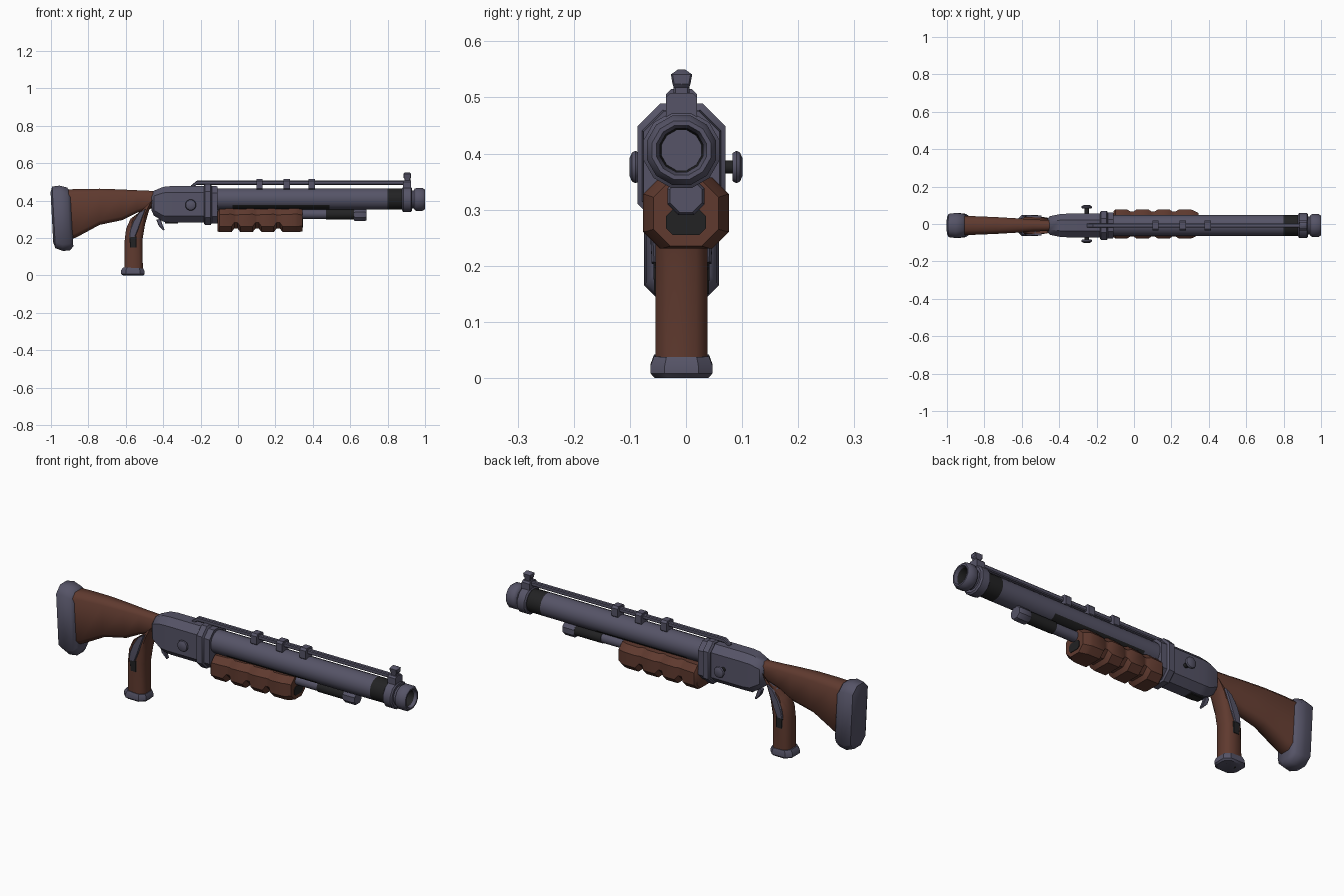
import bpy, bmesh, math
from mathutils import Vector

Y0 = -0.008  # centre plane of the gun


def material(name, rgb):
    m = bpy.data.materials.new(name)
    m.diffuse_color = (*rgb, 1)
    return m


STEEL = material("blue_grey_steel", (0.092, 0.088, 0.135))
WOOD = material("brown_wood", (0.115, 0.042, 0.028))
DARK = material("dark_metal", (0.016, 0.016, 0.017))


def skin(name, rings, mats, angle=35):
    """Bridge rings of points; mats is one material or one per segment."""
    mats = mats if isinstance(mats, list) else [mats] * (len(rings) - 1)
    slots = list(dict.fromkeys(mats))
    bm = bmesh.new()
    vr = [[bm.verts.new(p) for p in r] for r in rings]
    n = len(vr[0])
    for a, b, m in zip(vr, vr[1:], mats):
        for i in range(n):
            f = bm.faces.new((a[i], a[(i + 1) % n], b[(i + 1) % n], b[i]))
            f.material_index = slots.index(m)
    bm.faces.new(vr[0]).material_index = slots.index(mats[0])
    bm.faces.new(vr[-1]).material_index = slots.index(mats[-1])
    bmesh.ops.recalc_face_normals(bm, faces=bm.faces)
    me = bpy.data.meshes.new(name)
    bm.to_mesh(me)
    bm.free()
    for m in slots:
        me.materials.append(m)
    me.shade_smooth()
    me.set_sharp_from_angle(angle=math.radians(angle))
    ob = bpy.data.objects.new(name, me)
    bpy.context.collection.objects.link(ob)
    return ob


def loft(name, sections, mats, y=Y0, angle=35):
    """Sections (x, z, tilt, half height, half width, chamfer): cut-corner boxes."""
    rings = []
    for x, z, tilt, hu, hy, c in sections:
        s, k = math.sin(math.radians(tilt)), math.cos(math.radians(tilt))
        uv = [(hu, hy - c), (hu - c, hy), (c - hu, hy), (-hu, hy - c),
              (-hu, c - hy), (c - hu, -hy), (hu - c, -hy), (hu, c - hy)]
        rings.append([(x + u * s, y + v, z + u * k) for u, v in uv])
    return skin(name, rings, mats, angle)


def along(sections):
    """Sections along x given as (x, bottom z, top z, half width, chamfer)."""
    return [(x, (b + t) / 2, 0, (t - b) / 2, hy, c) for x, b, t, hy, c in sections]


def lathe(name, profile, mats, z, n=14, y=Y0, x=None, angle=35):
    """Turned part: profile (position, radius) along x, or along y when x is given."""
    rings = []
    for p, r in profile:
        ring = []
        for i in range(n):
            a = 2 * math.pi * (i + 0.5) / n
            u, v = r * math.cos(a), r * math.sin(a)
            ring.append((p, y + u, z + v) if x is None else (x + u, p, z + v))
        rings.append(ring)
    return skin(name, rings, mats, angle)


# Stock and butt pad
loft("stock", along([(-0.92, 0.18, 0.458, 0.052, 0.025), (-0.86, 0.205, 0.462, 0.050, 0.025),
                     (-0.74, 0.27, 0.463, 0.045, 0.022), (-0.62, 0.295, 0.459, 0.038, 0.02),
                     (-0.54, 0.335, 0.455, 0.032, 0.018), (-0.42, 0.37, 0.45, 0.028, 0.016)]),
     WOOD, angle=50)
loft("butt_pad", [(-0.995, 0.31, -3, 0.135, 0.045, 0.03), (-0.985, 0.31, -3, 0.165, 0.062, 0.035),
                  (-0.945, 0.305, -3, 0.175, 0.067, 0.035), (-0.905, 0.302, -3, 0.168, 0.062, 0.035),
                  (-0.888, 0.30, -3, 0.145, 0.05, 0.03)], STEEL, angle=50)

# Pistol grip, its cap and the inlays on both sides
loft("grip", [(-0.45, 0.40, 20, 0.035, 0.034, 0.015), (-0.485, 0.375, 45, 0.047, 0.042, 0.018),
              (-0.525, 0.325, 65, 0.055, 0.046, 0.02), (-0.548, 0.26, 77, 0.052, 0.046, 0.02),
              (-0.558, 0.19, 85, 0.048, 0.046, 0.02), (-0.558, 0.03, 90, 0.049, 0.046, 0.02)],
     WOOD, angle=50)
loft("grip_cap", [(-0.56, 0.0, 90, 0.055, 0.048, 0.025), (-0.562, 0.008, 90, 0.063, 0.055, 0.025),
                  (-0.562, 0.024, 92, 0.063, 0.055, 0.025), (-0.56, 0.04, 93, 0.054, 0.049, 0.022)], STEEL)
loft("grip_cap_inset", [(-0.56, 0.0, 90, 0.028, 0.024, 0.01), (-0.56, 0.003, 90, 0.028, 0.024, 0.01)], DARK)
loft("grip_inlay", [(-0.512, 0.345, 58, 0.022, 0.054, 0.004), (-0.537, 0.295, 68, 0.026, 0.055, 0.004),
                    (-0.555, 0.245, 78, 0.024, 0.055, 0.004), (-0.566, 0.205, 84, 0.017, 0.053, 0.004)], STEEL)
loft("grip_inlay_tip", [(-0.562, 0.205, 84, 0.019, 0.05, 0.003), (-0.56, 0.15, 90, 0.017, 0.049, 0.003)], DARK)

# Receiver, front collar, loading port and trigger
loft("receiver", along([(-0.462, 0.345, 0.435, 0.035, 0.02), (-0.45, 0.32, 0.452, 0.05, 0.028),
                        (-0.40, 0.287, 0.473, 0.06, 0.032), (-0.36, 0.283, 0.477, 0.063, 0.033),
                        (-0.17, 0.283, 0.477, 0.063, 0.033)]), STEEL)
loft("receiver_collar", along([(-0.182, 0.275, 0.482, 0.071, 0.038), (-0.176, 0.27, 0.489, 0.078, 0.04),
                               (-0.146, 0.27, 0.489, 0.078, 0.04), (-0.14, 0.278, 0.478, 0.07, 0.037),
                               (-0.11, 0.278, 0.476, 0.068, 0.037)]), STEEL)
loft("loading_port", along([(-0.39, 0.278, 0.288, 0.022, 0.003), (-0.32, 0.278, 0.288, 0.022, 0.003)]), DARK)
loft("trigger", [(-0.425, 0.30, 80, 0.012, 0.01, 0.003), (-0.415, 0.27, 75, 0.011, 0.01, 0.003),
                 (-0.396, 0.242, 50, 0.004, 0.008, 0.002)], STEEL)

# Side knobs
for side, label in ((-1, "front"), (1, "back")):
    prof = [(0.045, 0.012), (0.083, 0.012), (0.083, 0.026), (0.09, 0.030), (0.096, 0.027), (0.101, 0.016)]
    lathe(label + "_knob", [(side * p, r) for p, r in prof],
          [DARK] + [STEEL] * 4, 0.376, n=12, x=-0.253)

# Barrel with a dark band near the muzzle and a dark underside over the forend
barrel = lathe("barrel", [(-0.13, 0.058), (-0.03, 0.058), (0.20, 0.058), (0.49, 0.058), (0.80, 0.058),
                          (0.89, 0.057)], [STEEL] * 4 + [DARK], 0.408, n=16)
for f in barrel.data.polygons:
    if f.normal.z < -0.5 and -0.03 < f.center.x < 0.49:
        f.material_index = 1

# Sight band, hollow muzzle
lathe("sight_band", [(0.878, 0.062), (0.884, 0.070), (0.924, 0.070), (0.93, 0.062)], STEEL, 0.406, n=12)
lathe("muzzle", [(0.915, 0.05), (0.94, 0.05), (0.945, 0.059), (0.955, 0.064), (0.986, 0.064),
                 (1.0, 0.054), (1.0, 0.046), (0.985, 0.040), (0.93, 0.037)],
      [STEEL] * 7 + [DARK], 0.406, n=12)

# Front sight: base block and flared post
loft("sight_base", along([(0.882, 0.44, 0.508, 0.028, 0.008), (0.926, 0.44, 0.508, 0.028, 0.008)]), STEEL)
loft("sight_post", [(0.905, 0.50, 90, 0.016, 0.014, 0.003), (0.905, 0.518, 90, 0.016, 0.014, 0.003),
                    (0.905, 0.524, 90, 0.021, 0.016, 0.003), (0.905, 0.541, 90, 0.021, 0.019, 0.003),
                    (0.905, 0.55, 90, 0.014, 0.006, 0.002)], STEEL)

# Top rod and its clamps
loft("top_rod", along([(-0.25, 0.465, 0.482, 0.011, 0.004), (-0.22, 0.484, 0.506, 0.011, 0.004),
                       (0.89, 0.484, 0.506, 0.011, 0.004)]), STEEL)
for i, x in enumerate((0.115, 0.26, 0.395)):
    loft(f"rod_clamp_{i + 1}", along([(x - 0.017, 0.455, 0.515, 0.028, 0.01),
                                      (x + 0.017, 0.455, 0.515, 0.028, 0.01)]), STEEL)

# Magazine tube and end cap
lathe("magazine_tube", [(-0.11, 0.026), (0.47, 0.026), (0.47, 0.029), (0.63, 0.029)],
      [STEEL, STEEL, DARK], 0.327, n=12, y=0)
lathe("magazine_cap", [(0.62, 0.032), (0.626, 0.036), (0.68, 0.036), (0.688, 0.031)], STEEL, 0.324, n=8, y=0)

# Ribbed wooden forend: four bulges separated by grooves
ribs = [(-0.11, 0.235, 0.34, 0.068, 0.03)]
for i in range(4):
    x = -0.10 + 0.113 * i
    ribs += [(x, 0.231, 0.355, 0.077, 0.03), (x + 0.065, 0.231, 0.357, 0.077, 0.03)]
    if i < 3:
        ribs += [(x + 0.08, 0.25, 0.355, 0.067, 0.032), (x + 0.098, 0.25, 0.355, 0.067, 0.032)]
ribs += [(0.32, 0.231, 0.357, 0.072, 0.03), (0.345, 0.235, 0.352, 0.058, 0.03)]
loft("forend", along(ribs), WOOD, y=0)
loft("forend_front_inset", along([(0.34, 0.255, 0.30, 0.036, 0.012), (0.348, 0.255, 0.30, 0.036, 0.012)]),
     DARK, y=0)
